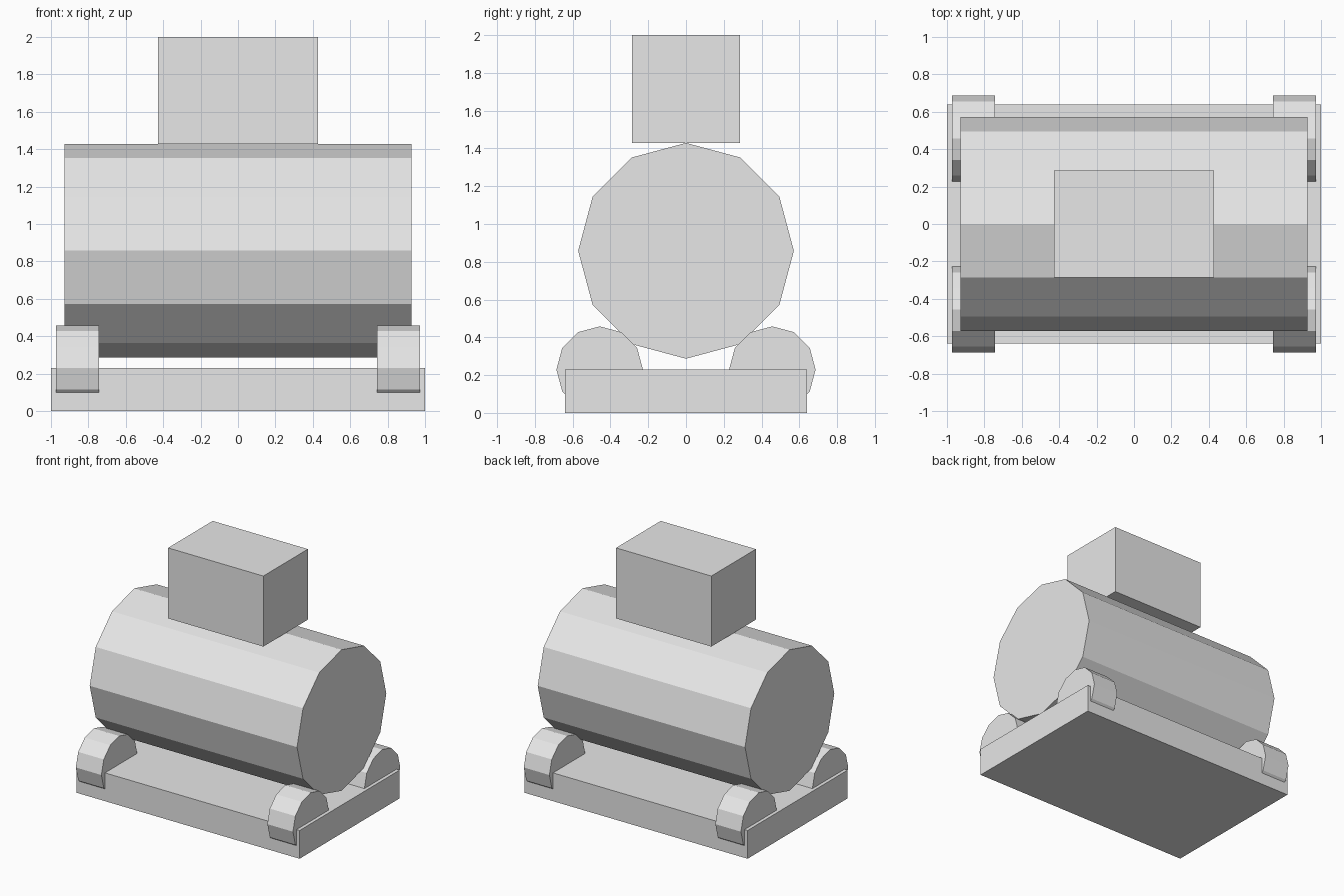
import bpy
from math import pi

cube = bpy.data.objects.get("Cube")
if cube:
    bpy.data.objects.remove(cube, do_unlink=True)

# Single plain grey
grey = bpy.data.materials.new("light grey")
grey.use_nodes = True
GREY = (0.8, 0.8, 0.8, 1)
grey.diffuse_color = GREY
grey.node_tree.nodes["Principled BSDF"].inputs["Base Color"].default_value = GREY


def finish(name):
    ob = bpy.context.object
    ob.name = ob.data.name = name
    ob.data.materials.append(grey)
    return ob


def box(name, size, centre):
    bpy.ops.mesh.primitive_cube_add(size=1, location=centre)
    ob = finish(name)
    ob.scale = size
    bpy.ops.object.transform_apply(location=False, rotation=False, scale=True)
    return ob


def side_cylinder(name, radius, length, centre):
    """Twelve-sided cylinder lying along x, with a corner pointing up."""
    bpy.ops.mesh.primitive_cylinder_add(vertices=12, radius=radius, depth=length,
                                        location=centre, rotation=(0, pi / 2, 0))
    return finish(name)


# Base slab, drum and the block resting on it
box("base", (2, 1.28, 0.229), (0, 0, 0.1145))
side_cylinder("drum", 0.571, 1.857, (0, 0, 0.858))
box("top_block", (0.853, 0.571, 0.571), (0, 0, 1.7145))

# Rollers at the four corners, sunk into the base
for end, y in (("front", -0.457), ("back", 0.457)):
    for side, x in (("right", -0.858), ("left", 0.858)):
        side_cylinder(f"{end}_{side}_roller", 0.229, 0.229, (x, y, 0.229))
